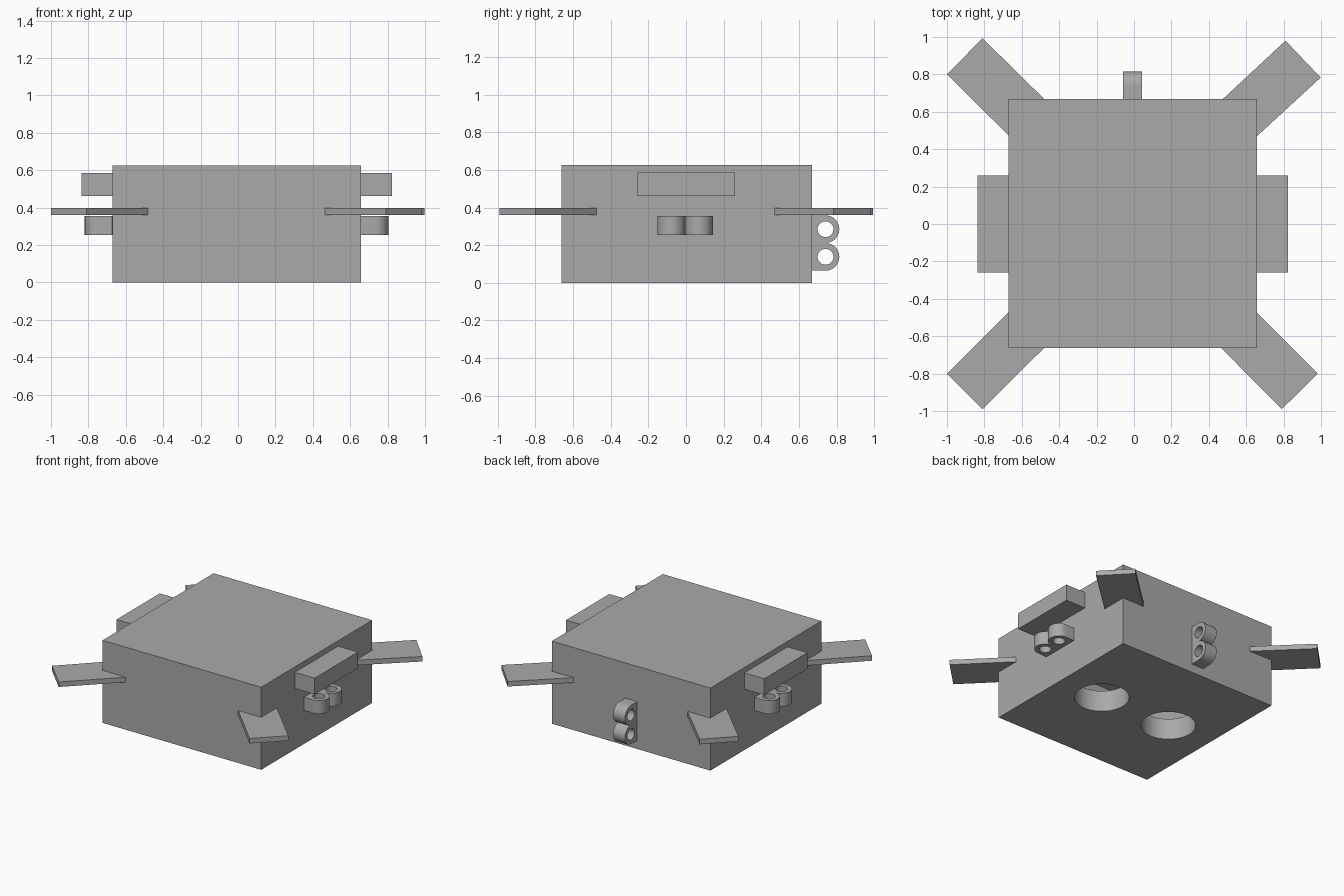
import bpy, bmesh, math
from mathutils import Matrix, Vector

if "Cube" in bpy.data.objects:
    bpy.data.objects.remove(bpy.data.objects["Cube"])

grey = bpy.data.materials.new("plain_grey")
grey.diffuse_color = (0.40, 0.40, 0.40, 1)
grey.use_nodes = True
grey.node_tree.nodes["Principled BSDF"].inputs["Base Color"].default_value = grey.diffuse_color


def make(name, bm, smooth=False):
    bmesh.ops.recalc_face_normals(bm, faces=bm.faces)
    me = bpy.data.meshes.new(name)
    bm.to_mesh(me)
    bm.free()
    me.materials.append(grey)
    ob = bpy.data.objects.new(name, me)
    bpy.context.collection.objects.link(ob)
    if smooth:
        smooth_shade(ob)
    return ob


def activate(ob):
    bpy.ops.object.select_all(action='DESELECT')
    ob.select_set(True)
    bpy.context.view_layer.objects.active = ob


def smooth_shade(ob):
    activate(ob)
    bpy.ops.object.shade_smooth_by_angle(angle=math.radians(30))


def box(name, x, y, z):
    bm = bmesh.new()
    centre = Vector([(a + b) / 2 for a, b in (x, y, z)])
    size = [b - a for a, b in (x, y, z)]
    bmesh.ops.create_cube(bm, size=1, matrix=Matrix.Translation(centre) @ Matrix.Diagonal((*size, 1)))
    return make(name, bm)


def cylinder(name, x, y, z0, z1, r):
    bm = bmesh.new()
    bmesh.ops.create_cone(bm, cap_ends=True, segments=48, radius1=r, radius2=r, depth=z1 - z0,
                          matrix=Matrix.Translation((x, y, (z0 + z1) / 2)))
    return make(name, bm)


def cut(ob, cutter):
    activate(ob)
    mod = ob.modifiers.new("cut", 'BOOLEAN')
    mod.operation = 'DIFFERENCE'
    mod.solver = 'EXACT'
    mod.object = cutter
    bpy.ops.object.modifier_apply(modifier=mod.name)
    bpy.data.objects.remove(cutter)


# Hollow body with two round openings underneath
X0, X1, Y0, Y1, H, WALL = -0.672, 0.658, -0.662, 0.668, 0.626, 0.16
body = box("body", (X0, X1), (Y0, Y1), (0, H))
cut(body, box("cavity", (X0 + WALL, X1 - WALL), (Y0 + WALL, Y1 - WALL), (WALL, H - WALL)))
for x in (-0.305, 0.292):
    cut(body, cylinder("opening", x, 0.003, -0.1, 0.3, 0.188))
smooth_shade(body)

# Diagonal corner tabs: two outer corners and where their edges meet the body
tabs = {
    "back_left_tab": [(-1, 0.80), (-0.81, 0.993), (-0.48, 0.668), (-0.672, 0.475)],
    "back_right_tab": [(0.81, 0.98), (0.998, 0.783), (0.658, 0.47), (0.475, 0.668)],
    "front_left_tab": [(-0.81, -0.99), (-1, -0.80), (-0.672, -0.472), (-0.48, -0.662)],
    "front_right_tab": [(0.982, -0.80), (0.79, -0.99), (0.465, -0.662), (0.658, -0.475)],
}
for name, (a, b, c, d) in tabs.items():
    a, b, c, d = (Vector(p) for p in (a, b, c, d))
    c += (c - b).normalized() * 0.03
    d += (d - a).normalized() * 0.03
    bm = bmesh.new()
    face = bm.faces.new([bm.verts.new((p.x, p.y, 0.36)) for p in (a, b, c, d)])
    top = bmesh.ops.extrude_face_region(bm, geom=[face])["geom"]
    bmesh.ops.translate(bm, vec=(0, 0, 0.038), verts=[v for v in top if isinstance(v, bmesh.types.BMVert)])
    make(name, bm)

# Side grips
box("left_grip", (-0.838, X0 + 0.02), (-0.258, 0.26), (0.462, 0.585))
box("right_grip", (X1 - 0.02, 0.824), (-0.258, 0.26), (0.462, 0.585))


# Pierced lug: D-shaped outline around a round hole, flat side towards -x
def lug(name, matrix, r=0.0735, hole=0.042, height=0.1, n=32):
    bm = bmesh.new()
    rings = []
    for z in (-height / 2, height / 2):
        inner, outer = [], []
        for i in range(n):
            t = 2 * math.pi * i / n
            c, s = math.cos(t), math.sin(t)
            d = r
            if c < -1e-6:
                d = min((r + 0.015) / -c, r / max(abs(s), 1e-6))
            inner.append(bm.verts.new((hole * c, hole * s, z)))
            outer.append(bm.verts.new((d * c, d * s, z)))
        rings += [inner, outer]
    in0, out0, in1, out1 = rings
    for p, q in ((in0, out0), (out0, out1), (out1, in1), (in1, in0)):
        for i in range(n):
            j = (i + 1) % n
            bm.faces.new((p[i], p[j], q[j], q[i]))
    bmesh.ops.transform(bm, matrix=matrix, verts=bm.verts)
    make(name, bm, smooth=True)


# Side lugs in pairs, holes upright
for k, y in enumerate((-0.078, 0.069), 1):
    lug(f"right_lug_{k}", Matrix.Translation((0.732, y, 0.305)))
    lug(f"left_lug_{k}", Matrix.Translation((-0.746, y, 0.305)) @ Matrix.Rotation(math.pi, 4, 'Z'))

# Back lugs stacked, holes running sideways
turn = Matrix(((0, 0, 1, 0), (1, 0, 0, 0), (0, 1, 0, 0), (0, 0, 0, 1)))
for k, z in enumerate((0.138, 0.285), 1):
    lug(f"back_lug_{k}", Matrix.Translation((-0.008, 0.741, z)) @ turn)
